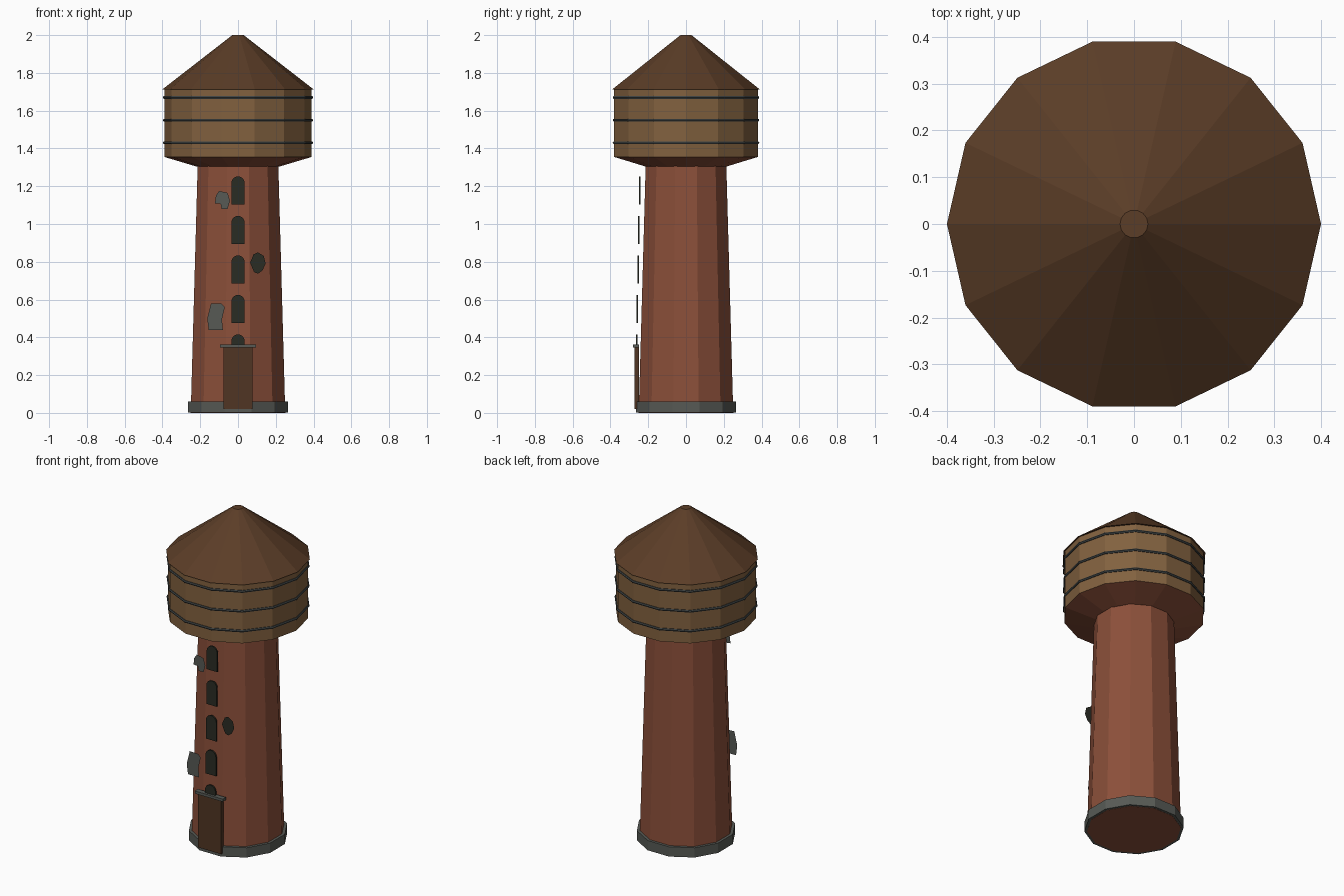
import bpy, bmesh, math

if "Cube" in bpy.data.objects:
    bpy.data.objects.remove(bpy.data.objects["Cube"])


def material(name, r, g, b):
    """Flat colour from 0-255 display values, converted to linear."""
    m = bpy.data.materials.new(name)
    m.diffuse_color = [*(((c / 255 + 0.055) / 1.055) ** 2.4 for c in (r, g, b)), 1]
    m.use_nodes = True
    m.node_tree.nodes["Principled BSDF"].inputs["Base Color"].default_value = m.diffuse_color
    return m


BRICK = material("red_brick", 140, 80, 58)
PLANK = material("tank_wood", 130, 97, 63)
ROOF = material("roof_brown", 91, 61, 39)
DOOR = material("door_wood", 80, 53, 35)
STONE = material("grey_stone", 87, 90, 85)
IRON = material("iron_band", 62, 67, 67)
DARK = material("dark_opening", 42, 44, 36)


def finish(name, bm, mat, recalc=True):
    if recalc:
        bmesh.ops.recalc_face_normals(bm, faces=bm.faces[:])
    me = bpy.data.meshes.new(name)
    bm.to_mesh(me)
    bm.free()
    me.materials.append(mat)
    ob = bpy.data.objects.new(name, me)
    bpy.context.collection.objects.link(ob)
    return ob


def lathe(name, profile, sides, mat, offset=0.0, closed=False):
    """Turn (radius, z) points around z; cap the ends or close the loop."""
    bm = bmesh.new()
    rings = []
    for r, z in profile:
        angles = [offset + math.tau * i / sides for i in range(sides)]
        rings.append([bm.verts.new((r * math.cos(a), r * math.sin(a), z)) for a in angles])
    pairs = list(zip(rings, rings[1:]))
    if closed:
        pairs.append((rings[-1], rings[0]))
    else:
        bm.faces.new(rings[0][::-1])
        bm.faces.new(rings[-1])
    for lo, hi in pairs:
        for i in range(sides):
            j = (i + 1) % sides
            bm.faces.new((lo[i], lo[j], hi[j], hi[i]))
    return finish(name, bm, mat)


def plate(name, outline, y, mat, depth=0.0):
    """Front-facing plate from an (x, z) outline, optionally with thickness."""
    bm = bmesh.new()
    face = bm.faces.new([bm.verts.new((x, y, z)) for x, z in outline])
    face.normal_update()
    if face.normal.y > 0:
        face.normal_flip()
    if depth:
        out = bmesh.ops.extrude_face_region(bm, geom=[face], use_keep_orig=True)
        for v in out["geom"]:
            if isinstance(v, bmesh.types.BMVert):
                v.co.y += depth
    return finish(name, bm, mat, recalc=bool(depth))


def rect(w, z0, z1):
    return [(-w, z0), (w, z0), (w, z1), (-w, z1)]


# Twelve-sided tapering shaft and its stone footing
T = math.radians(15)
lathe("tower_shaft", [(0.259, 0), (0.221, 1.31)], 12, BRICK, T)
lathe("stone_footing", [(0.274, 0.001), (0.274, 0.06)], 12, STONE, T)

# Fourteen-sided tank, flared underside and roof
lathe("flared_underside", [(0.222, 1.305), (0.39, 1.355)], 14, BRICK)
lathe("tank", [(0.39, 1.355), (0.39, 1.715)], 14, PLANK)
lathe("roof", [(0.4, 1.713), (0.03, 2.0)], 14, ROOF)

# Iron hoops around the tank
for n, z in enumerate((1.43, 1.55, 1.67)):
    loop = [(0.39 + 0.008 * math.cos(math.tau * k / 6),
             z + 0.008 * math.sin(math.tau * k / 6)) for k in range(6)]
    lathe(f"tank_hoop_{n + 1}", loop, 14, IRON, closed=True)

# Column of arched windows leaning with the shaft
for n in range(5):
    z = 0.268 + 0.209 * n
    arch = [(0.035 * math.cos(math.pi * k / 8), z + 0.113 + 0.035 * math.sin(math.pi * k / 8))
            for k in range(9)]
    plate(f"arched_window_{n + 1}", [(-0.035, z), (0.035, z)] + arch,
          -0.266 + 0.004 * n, DARK, 0.009)

# Door and lintel
plate("door", rect(0.078, 0.02, 0.346), -0.272, DOOR, 0.022)
plate("door_lintel", rect(0.094, 0.345, 0.361), -0.28, STONE, 0.03)

# Loose flat patches in the brickwork
plate("stone_patch_upper", [(-0.10, 1.175), (-0.055, 1.165), (-0.043, 1.122), (-0.055, 1.08),
                            (-0.087, 1.08), (-0.092, 1.107), (-0.122, 1.11), (-0.117, 1.15)],
      -0.252, STONE)
plate("stone_patch_lower", [(-0.143, 0.58), (-0.087, 0.578), (-0.07, 0.56), (-0.085, 0.495),
                            (-0.08, 0.438), (-0.155, 0.438), (-0.163, 0.50)],
      -0.258, STONE)
plate("dark_patch", [(0.083, 0.84), (0.106, 0.85), (0.137, 0.83), (0.146, 0.79),
                     (0.13, 0.755), (0.106, 0.737), (0.085, 0.745), (0.064, 0.795)],
      -0.245, DARK)
